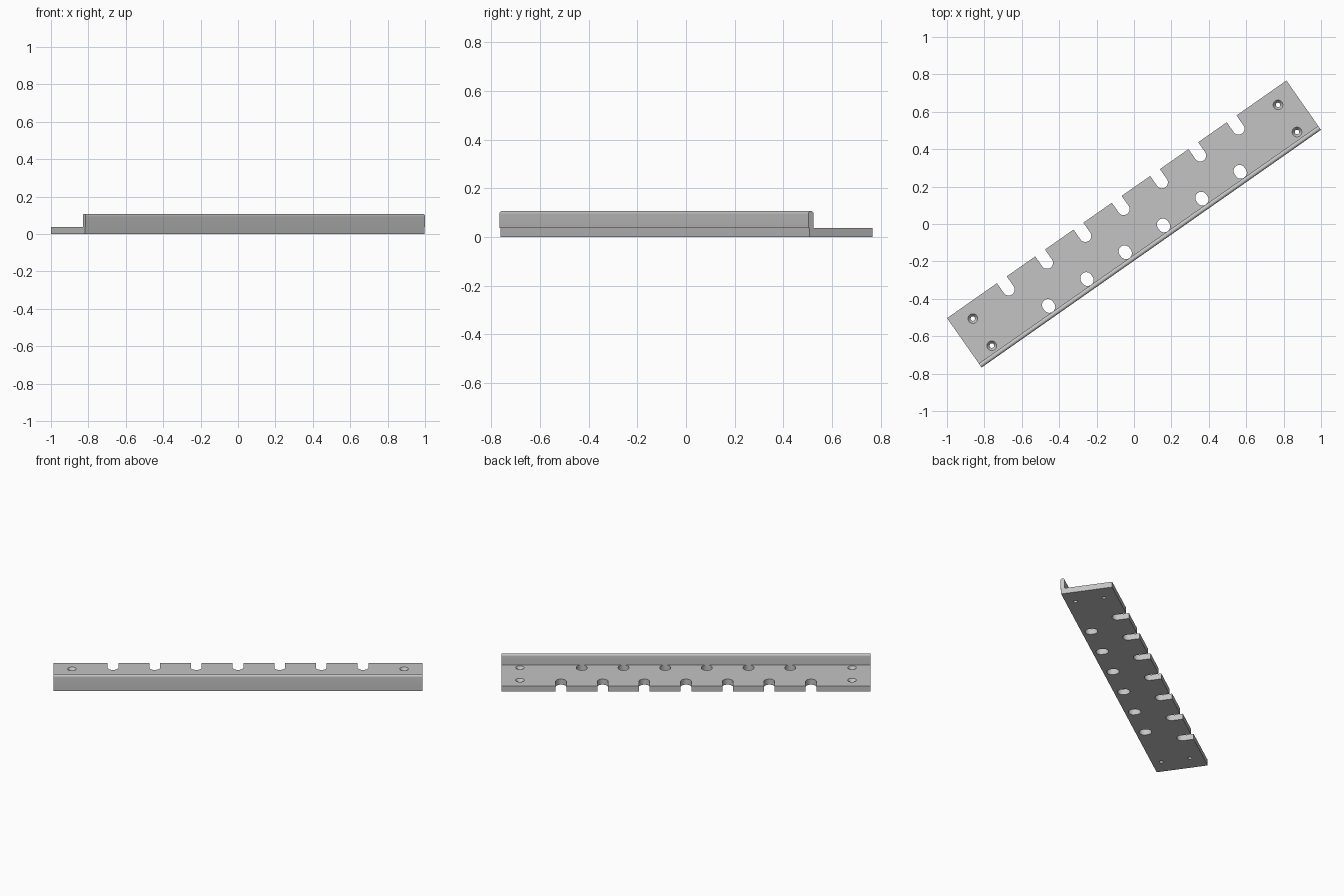
import bpy, bmesh, math

if "Cube" in bpy.data.objects:
    bpy.data.objects.remove(bpy.data.objects["Cube"])

LENGTH, HALF_W = 2.215, 0.161
BASE_T, WALL_T, HEIGHT = 0.037, 0.026, 0.107

grey = bpy.data.materials.new("grey")
grey.diffuse_color = (0.55, 0.55, 0.55, 1)
grey.use_nodes = True
grey.node_tree.nodes["Principled BSDF"].inputs["Base Color"].default_value = grey.diffuse_color


def loft(bm, rings):
    """Skin a closed solid through rings of equal point count."""
    loops = [[bm.verts.new(p) for p in ring] for ring in rings]
    n = len(loops[0])
    for a, b in zip(loops, loops[1:]):
        for i in range(n):
            j = (i + 1) % n
            bm.faces.new((a[i], a[j], b[j], b[i]))
    bm.faces.new(loops[0][::-1])
    bm.faces.new(loops[-1])


def make_object(name, bm):
    bmesh.ops.recalc_face_normals(bm, faces=bm.faces)
    mesh = bpy.data.meshes.new(name)
    bm.to_mesh(mesh)
    bm.free()
    obj = bpy.data.objects.new(name, mesh)
    bpy.context.collection.objects.link(obj)
    return obj


def stadium(u, v, r, h, z, n=32):
    """Circle outline stretched by h each way across the strip."""
    pts = []
    for k in range(n):
        a = 2 * math.pi * (k + 0.5) / n
        pts.append((u + r * math.cos(a),
                    v + r * math.sin(a) + math.copysign(h, math.sin(a)), z))
    return pts


def cut(bm, u, v, h, levels):
    loft(bm, [stadium(u, v, r, h, z) for z, r in levels])


# L-shaped strip: flat base with a round-topped front lip
r = WALL_T / 2
profile = [(HALF_W, 0), (HALF_W, BASE_T), (-HALF_W + WALL_T, BASE_T)]
for k in range(13):
    a = math.pi * k / 12
    profile.append((-HALF_W + r + r * math.cos(a), HEIGHT - r + r * math.sin(a)))
profile += [(-HALF_W, BASE_T), (-HALF_W + 0.005, BASE_T), (-HALF_W + 0.005, 0)]
bm = bmesh.new()
loft(bm, [[(u, v, z) for v, z in profile] for u in (-LENGTH / 2, LENGTH / 2)])
bracket = make_object("slotted_bracket", bm)
bracket.data.materials.append(grey)

# Openings
bm = bmesh.new()
through = [(-0.05, 0.032), (0.09, 0.032)]
for i in range(7):      # open slots along the back edge
    cut(bm, -0.75 + 0.25 * i, 0.147, 0.05, through)
for i in range(6):      # oval holes behind the lip
    cut(bm, -0.625 + 0.25 * i, -0.097, 0.006, through)
for u in (-0.996, 0.996):   # countersunk screw holes
    for v in (-0.097, 0.08):
        cut(bm, u, v, 0, [(-0.05, 0.012), (0.019, 0.012),
                          (BASE_T, 0.026), (0.06, 0.026)])
cutter = make_object("opening_cutter", bm)
cutter.hide_render = True
cutter.data.materials.append(grey)

mod = bracket.modifiers.new("openings", 'BOOLEAN')
mod.operation = 'DIFFERENCE'
mod.solver = 'EXACT'
mod.object = cutter
bpy.context.view_layer.objects.active = bracket
bracket.select_set(True)
cutter.select_set(False)
bpy.ops.object.modifier_apply(modifier=mod.name)
bpy.data.objects.remove(cutter)

# Smooth the rounded surfaces and turn the strip diagonally
bpy.ops.object.shade_smooth_by_angle(angle=math.radians(30))
bracket.rotation_euler.z = math.radians(35)
